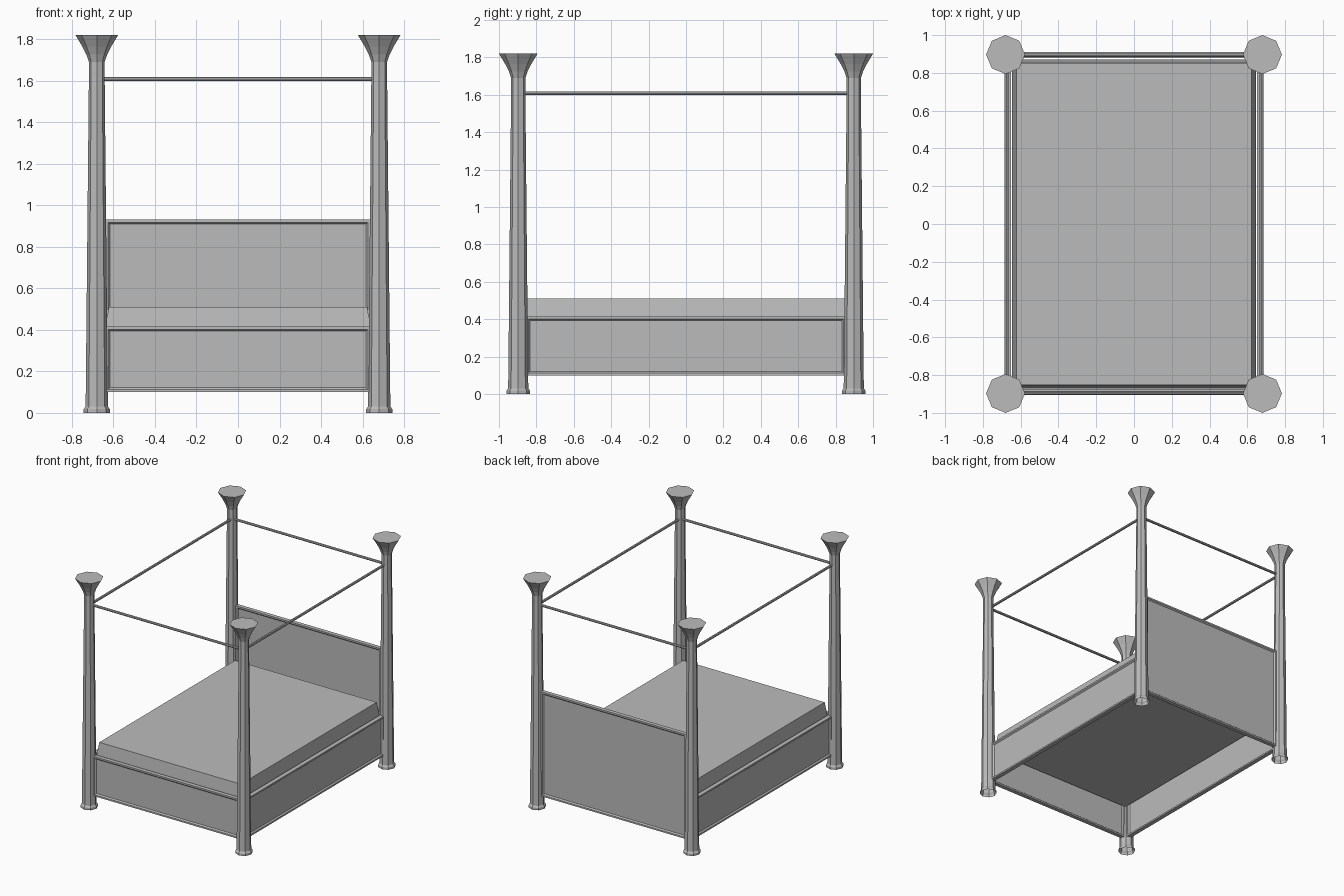
import bpy, bmesh, math
from mathutils import Vector

cube = bpy.data.objects.get("Cube")
if cube:
    bpy.data.objects.remove(cube)

grey = bpy.data.materials.new("plain_grey")
grey.use_nodes = True
colour = (0.5, 0.5, 0.5, 1)
grey.diffuse_color = colour
grey.node_tree.nodes["Principled BSDF"].inputs["Base Color"].default_value = colour

POST_X, POST_Y = 0.68, 0.897


def finish(name, bm):
    bmesh.ops.recalc_face_normals(bm, faces=bm.faces)
    mesh = bpy.data.meshes.new(name)
    bm.to_mesh(mesh)
    bm.free()
    mesh.materials.append(grey)
    obj = bpy.data.objects.new(name, mesh)
    bpy.context.collection.objects.link(obj)
    return obj


def box(size, centre):
    bm = bmesh.new()
    bmesh.ops.create_cube(bm, size=1)
    bmesh.ops.scale(bm, vec=size, verts=bm.verts)
    bmesh.ops.translate(bm, vec=centre, verts=bm.verts)
    return bm


# Octagonal post: profile of (radius, height), open below and closed on top
def post(name, x, y):
    profile = [(0.063, 0), (0.063, 0.018), (0.054, 0.03), (0.053, 0.1), (0.038, 1.62),
               (0.038, 1.69), (0.05, 1.725), (0.07, 1.765), (0.103, 1.82)]
    bm = bmesh.new()
    rings = [[bm.verts.new((x + r * math.cos(i * math.pi / 4),
                            y + r * math.sin(i * math.pi / 4), z)) for i in range(8)]
             for r, z in profile]
    for low, high in zip(rings, rings[1:]):
        for i in range(8):
            j = (i + 1) % 8
            bm.faces.new((low[i], low[j], high[j], high[i]))
    bm.faces.new(rings[-1])
    finish(name, bm)


# Framed board: both broad sides get a border and a sunken field
def board(name, size, centre):
    bm = box(size, centre)
    bm.normal_update()
    axis = 0 if size[0] < size[1] else 1
    broad = [f for f in bm.faces if abs(f.normal[axis]) > 0.9]
    bmesh.ops.inset_individual(bm, faces=broad, thickness=0.018)
    bmesh.ops.inset_individual(bm, faces=broad, thickness=0.012, depth=-0.01)
    finish(name, bm)


# Thin canopy rod between two points
def rod(name, start, end):
    a, b = Vector(start), Vector(end)
    bm = bmesh.new()
    bmesh.ops.create_cone(bm, segments=8, radius1=0.01, radius2=0.01,
                          depth=(b - a).length, cap_ends=True)
    bmesh.ops.rotate(bm, verts=bm.verts,
                     matrix=(b - a).to_track_quat('Z', 'Y').to_matrix())
    bmesh.ops.translate(bm, verts=bm.verts, vec=(a + b) / 2)
    finish(name, bm)


for sx, side in ((1, "left"), (-1, "right")):
    for sy, end in ((-1, "front"), (1, "back")):
        post(f"{end}_{side}_post", sx * POST_X, sy * POST_Y)
    board(f"{side}_side_board", (0.034, 1.71, 0.315), (sx * 0.667, 0, 0.2575))
    rod(f"{side}_canopy_rod", (sx * 0.675, -0.87, 1.608), (sx * 0.675, 0.87, 1.608))

for sy, end in ((-1, "front"), (1, "back")):
    rod(f"{end}_canopy_rod", (-0.65, sy * 0.893, 1.608), (0.65, sy * 0.893, 1.608))

board("footboard", (1.276, 0.032, 0.315), (0, -0.89, 0.2575))
board("headboard", (1.276, 0.032, 0.83), (0, 0.895, 0.515))

# Mattress, slightly narrower on top
bm = box((1.29, 1.74, 0.15), (0, 0, 0.435))
for v in bm.verts:
    if v.co.z > 0.45:
        v.co.x *= 0.965
        v.co.y *= 0.98
finish("mattress", bm)
